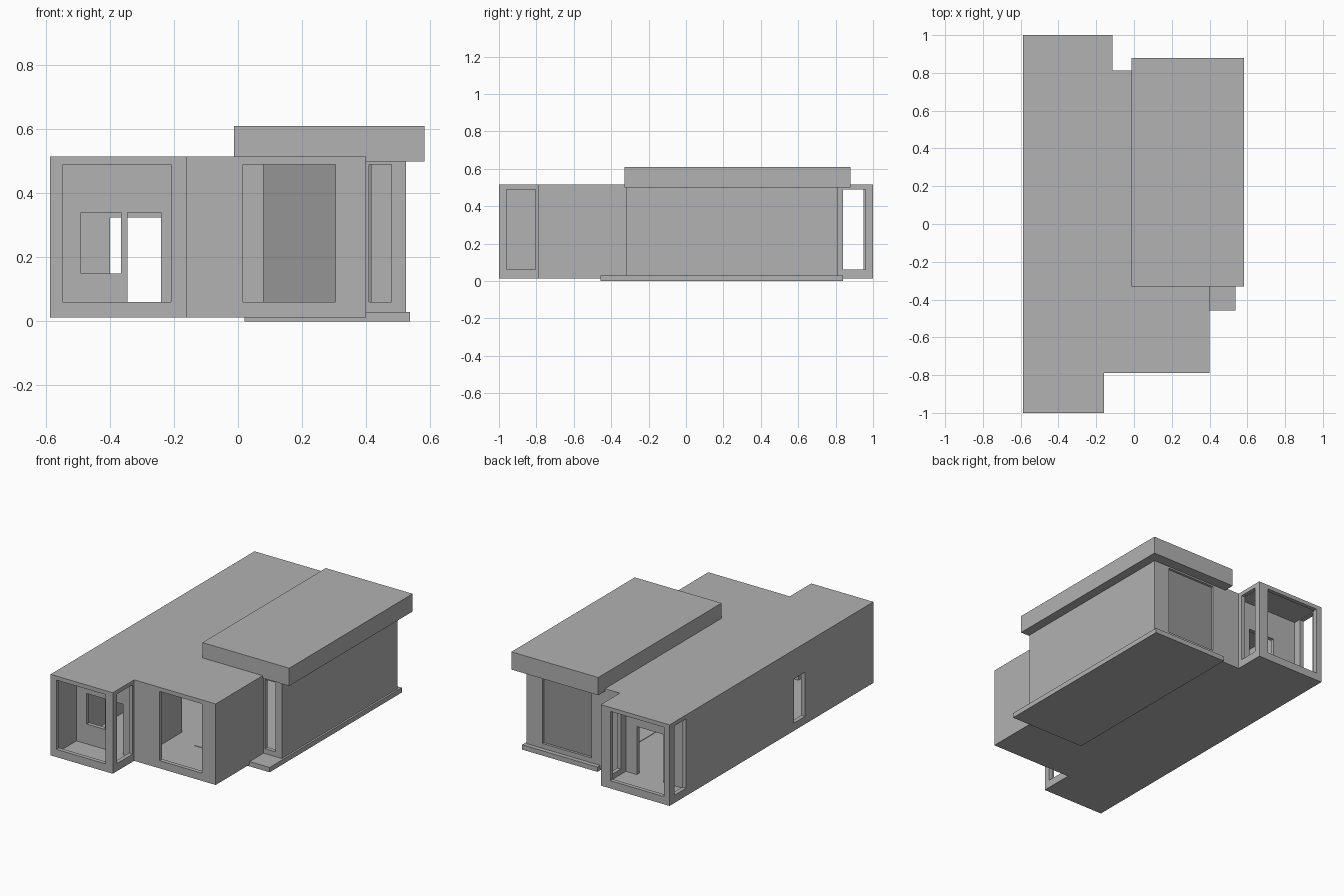
import bpy
import bmesh

old = bpy.data.objects.get("Cube")
if old:
    bpy.data.objects.remove(old, do_unlink=True)


def make_material(name, value):
    mat = bpy.data.materials.new(name)
    mat.use_nodes = True
    colour = (value, value, value, 1)
    mat.diffuse_color = colour
    mat.node_tree.nodes["Principled BSDF"].inputs["Base Color"].default_value = colour
    return mat


grey = make_material("wall grey", 0.445)
dark = make_material("panel dark grey", 0.3)


def prism(name, outline, z0, z1, mat=grey):
    """Extrude a plan outline from z0 up to z1."""
    bm = bmesh.new()
    face = bm.faces.new([bm.verts.new((x, y, z0)) for x, y in outline])
    top = bmesh.ops.extrude_face_region(bm, geom=[face])["geom"]
    verts = [v for v in top if isinstance(v, bmesh.types.BMVert)]
    bmesh.ops.translate(bm, verts=verts, vec=(0, 0, z1 - z0))
    bmesh.ops.recalc_face_normals(bm, faces=bm.faces)
    mesh = bpy.data.meshes.new(name)
    bm.to_mesh(mesh)
    bm.free()
    mesh.materials.append(mat)
    obj = bpy.data.objects.new(name, mesh)
    bpy.context.collection.objects.link(obj)
    return obj


def box(name, x0, x1, y0, y1, z0, z1, mat=grey):
    return prism(name, [(x0, y0), (x1, y0), (x1, y1), (x0, y1)], z0, z1, mat)


def cut(target, *bounds):
    """Subtract a box from the target, then drop the cutter."""
    cutter = box("cutter", *bounds)
    cutter.hide_render = True
    mod = target.modifiers.new("cut", 'BOOLEAN')
    mod.operation = 'DIFFERENCE'
    mod.solver = 'EXACT'
    mod.object = cutter
    bpy.context.view_layer.objects.active = target
    bpy.ops.object.modifier_apply(modifier=mod.name)
    bpy.data.objects.remove(cutter, do_unlink=True)


LEFT, RIGHT = -0.587, 0.525
FLOOR, CEILING = 0.027, 0.495
SILL, HEAD = 0.06, 0.49

# House shell from its stepped plan
shell = prism("house_shell", [
    (LEFT, -1), (-0.16, -1), (-0.16, -0.79), (0.4, -0.79), (0.4, -0.32),
    (RIGHT, -0.32), (RIGHT, 0.813), (-0.115, 0.813), (-0.115, 1), (LEFT, 1)],
    0.012, 0.515)

# Rooms: front, hall, living, hall opening, side bay, back
for x0, x1, y0, y1 in [
        (-0.56, -0.185, -0.975, -0.785),
        (-0.56, -0.165, -0.76, 0.765),
        (-0.14, 0.375, -0.765, 0.785),
        (-0.18, -0.13, -0.35, 0.765),
        (0.36, 0.5, -0.295, 0.785),
        (-0.56, -0.14, 0.79, 0.975)]:
    cut(shell, x0, x1, y0, y1, FLOOR, CEILING)

# Tall windows
for x0, x1, y0, y1 in [
        (-0.547, -0.21, -1.1, -0.95),     # front room, front
        (-0.22, -0.1, -0.96, -0.805),     # front room, side
        (0.015, 0.305, -0.85, -0.74),     # living room, front
        (0.41, 0.48, -0.35, -0.27),       # side bay, front
        (0.08, 0.415, 0.75, 0.85),        # side bay, back
        (-0.55, -0.18, 0.95, 1.1),        # back room, back
        (-0.16, -0.05, 0.84, 0.96),       # back room, one side
        (-0.65, -0.54, 0.84, 0.95)]:      # back room, other side
    cut(shell, x0, x1, y0, y1, SILL, HEAD)

# Slit window in the long wall
cut(shell, -0.65, -0.54, -0.33, -0.22, SILL, 0.335)

# Inner window and doors in the partitions
cut(shell, -0.49, -0.365, -0.82, -0.73, 0.15, 0.34)
cut(shell, -0.345, -0.24, -0.82, -0.73, FLOOR, 0.34)
cut(shell, -0.4, -0.215, 0.74, 0.82, FLOOR, 0.325)

# Closed panel in the back opening
box("back_panel", 0.08, 0.415, 0.79, 0.798, SILL, HEAD, dark)

# Raised roof and base slab of the side bay
box("raised_roof", -0.013, 0.583, -0.33, 0.88, 0.5, 0.61)
box("base_slab", 0.02, 0.537, -0.457, 0.84, 0, 0.03)
